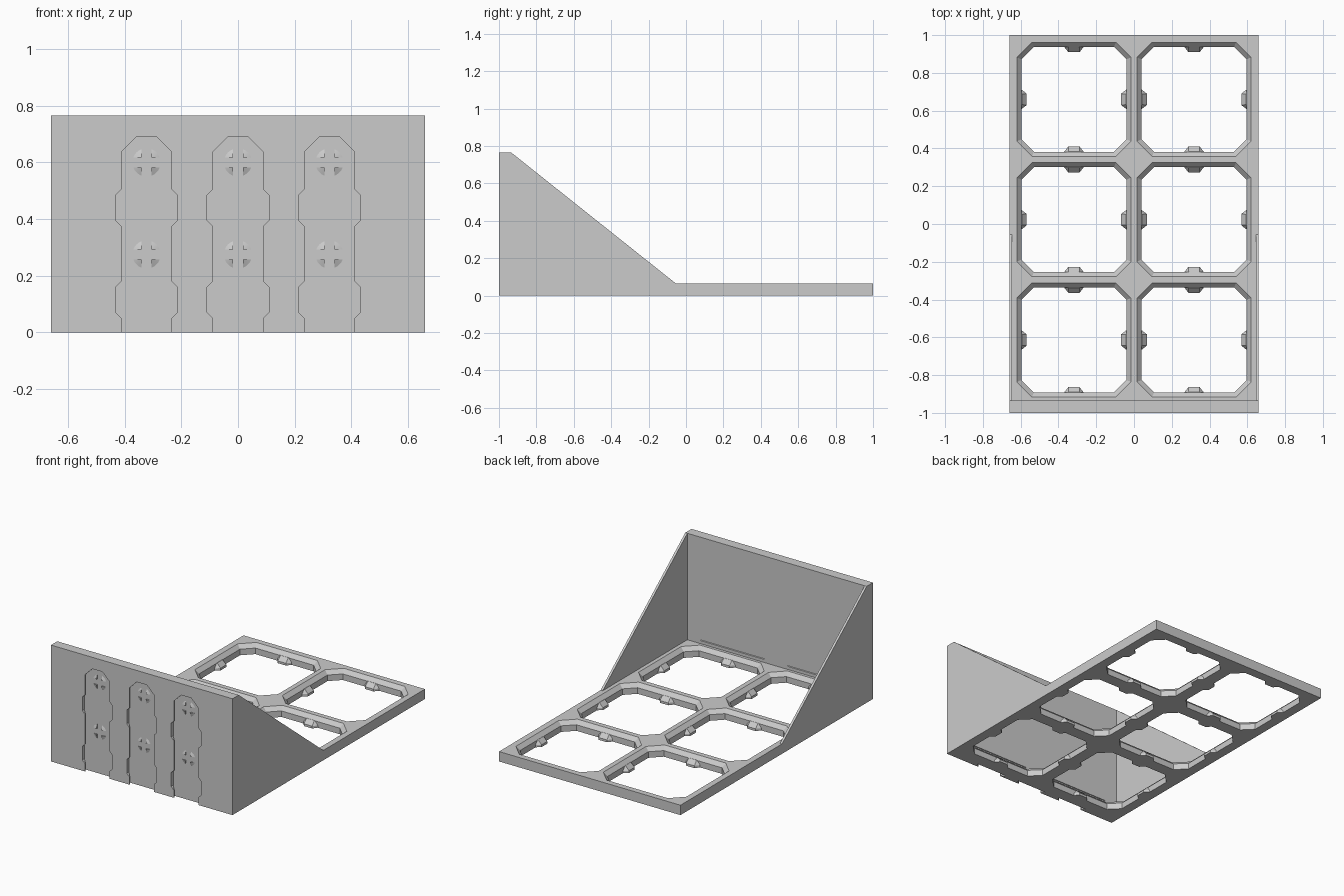
import bpy, bmesh
from mathutils import Matrix, Vector

cube = bpy.data.objects.get("Cube")
if cube:
    bpy.data.objects.remove(cube, do_unlink=True)

W, T, H = 0.66, 0.065, 0.765              # half width, thickness, back height
HOLES = [(x, y) for x in (-0.318, 0.318) for y in (0.66, 0.023, -0.614)]
INNER, OUTER = 0.278, 0.302               # window half sizes, bottom and top
RAILS = (-0.323, 0, 0.323)
SLOT_R, SKIN_R, DEPTH = 0.11, 0.089, 0.025

grey = bpy.data.materials.new("light grey")
grey.use_nodes = True
grey.diffuse_color = (0.6, 0.6, 0.6, 1)
grey.node_tree.nodes["Principled BSDF"].inputs["Base Color"].default_value = (0.6, 0.6, 0.6, 1)


def loft(bm, loops):
    """Closed solid through loops that all have the same point count."""
    rings = [[bm.verts.new(p) for p in loop] for loop in loops]
    n = len(rings[0])
    for a, b in zip(rings, rings[1:]):
        for i in range(n):
            j = (i + 1) % n
            bm.faces.new((a[i], a[j], b[j], b[i]))
    bm.faces.new(rings[0])
    bm.faces.new(rings[-1][::-1])


def box(bm, centre, size):
    m = Matrix.Translation(centre) @ Matrix.Diagonal((*size, 1))
    bmesh.ops.create_cube(bm, size=1, matrix=m)


def finish(bm, name):
    bmesh.ops.recalc_face_normals(bm, faces=bm.faces)
    mesh = bpy.data.meshes.new(name)
    bm.to_mesh(mesh)
    bm.free()
    mesh.materials.append(grey)
    ob = bpy.data.objects.new(name, mesh)
    bpy.context.collection.objects.link(ob)
    return ob


def activate(ob):
    bpy.ops.object.select_all(action='DESELECT')
    ob.select_set(True)
    bpy.context.view_layer.objects.active = ob


def cut(ob, cutter):
    cutter.hide_render = True
    mod = ob.modifiers.new("cut", 'BOOLEAN')
    mod.operation, mod.solver, mod.object = 'DIFFERENCE', 'EXACT', cutter
    activate(ob)
    bpy.ops.object.modifier_apply(modifier=mod.name)
    bpy.data.objects.remove(cutter, do_unlink=True)


def octagon(half, c):
    """Square of the given half size with corners cut by c."""
    k = half - c
    return [(half, -k), (half, k), (k, half), (-k, half),
            (-half, k), (-half, -k), (-k, -half), (k, -half)]


# L-shaped shelf: base frame and upright wall
bm = bmesh.new()
section = [(-1, 0), (1, 0), (1, T), (T - 1, T), (T - 1, H), (-1, H)]
loft(bm, [[(x, y, z) for y, z in section] for x in (-W, W)])
shelf = finish(bm, "shelf_frame")

# Octagonal windows with a bevelled upper rim
bm = bmesh.new()
layers = [(-0.02, INNER, 0.066), (0.04, INNER, 0.066), (T, OUTER, 0.08),
          (T + 0.025, OUTER + 0.024, 0.094)]
for cx, cy in HOLES:
    loft(bm, [[(cx + x, cy + y, z) for x, y in octagon(h, c)] for z, h, c in layers])
cut(shelf, finish(bm, "window_cutter"))

# Undercut mounting rails, open at the bottom
bm = bmesh.new()
for cx in RAILS:
    loops = []
    for y, r in ((-0.02, SKIN_R), (0.005, SKIN_R), (0.022, SLOT_R), (DEPTH, SLOT_R)):
        t = r * 0.414
        outline = [(-r, -0.1), (r, -0.1), (r, 0.6 + t), (t, 0.6 + r),
                   (-t, 0.6 + r), (-r, 0.6 + t)]
        loops.append([(cx + x, y - 1, z) for x, z in outline])
    loft(bm, loops)
cut(shelf, finish(bm, "rail_cutter"))

# Octagonal entry openings along each rail
bm = bmesh.new()
r = SLOT_R - 0.001
for cx in RAILS:
    for cz in (0.115, 0.44):
        loft(bm, [[(cx + x, y - 1, cz + z) for x, z in octagon(r, r * 0.586)]
                  for y in (-0.02, DEPTH - 0.0005)])
cut(shelf, finish(bm, "entry_cutter"))

# Cone detents in the rails, each split in four by a cross
bm = bmesh.new()
for cx in RAILS:
    for cz in (0.275, 0.6):
        m = Matrix.Translation((cx, DEPTH - 1.01, cz)) @ Matrix.Rotation(1.5708, 4, 'X')
        bmesh.ops.create_cone(bm, cap_ends=True, segments=32, radius1=0.05,
                              radius2=0, depth=0.02, matrix=m)
detents = finish(bm, "rail_detents")
bm = bmesh.new()
for cx in RAILS:
    box(bm, (cx, -1, 0.4), (0.036, 0.2, 1))
cut(detents, finish(bm, "upright_bar_cutter"))
bm = bmesh.new()
for cz in (0.275, 0.6):
    box(bm, (0, -1, cz), (1, 0.2, 0.036))
cut(detents, finish(bm, "level_bar_cutter"))
activate(detents)
bpy.ops.object.shade_smooth_by_angle()

# Wedge nubs in the middle of every window side
bm = bmesh.new()
for cx, cy in HOLES:
    for k in range(4):
        m = Matrix.Translation((cx, cy, 0)) @ Matrix.Rotation(k * 1.5708, 4, 'Z')
        loops = []
        for z, out, wide, tip in ((0, 0.028, 0.052, 0.03), (0.015, 0.028, 0.052, 0.03),
                                  (0.042, 0.002, 0.03, 0.028)):
            trapezoid = [(INNER, -wide), (INNER, wide), (INNER - out, tip), (INNER - out, -tip)]
            loops.append([m @ Vector((x, y, z)) for x, y in trapezoid])
        loft(bm, loops)
finish(bm, "window_nubs")

# Triangular side gussets
for name, side in (("left_gusset", 1), ("right_gusset", -1)):
    bm = bmesh.new()
    loft(bm, [[(side * x, y, z) for y, z in ((T - 1, T), (-0.055, T), (T - 1, H))]
              for x in (W - 0.015, W)])
    finish(bm, name)
